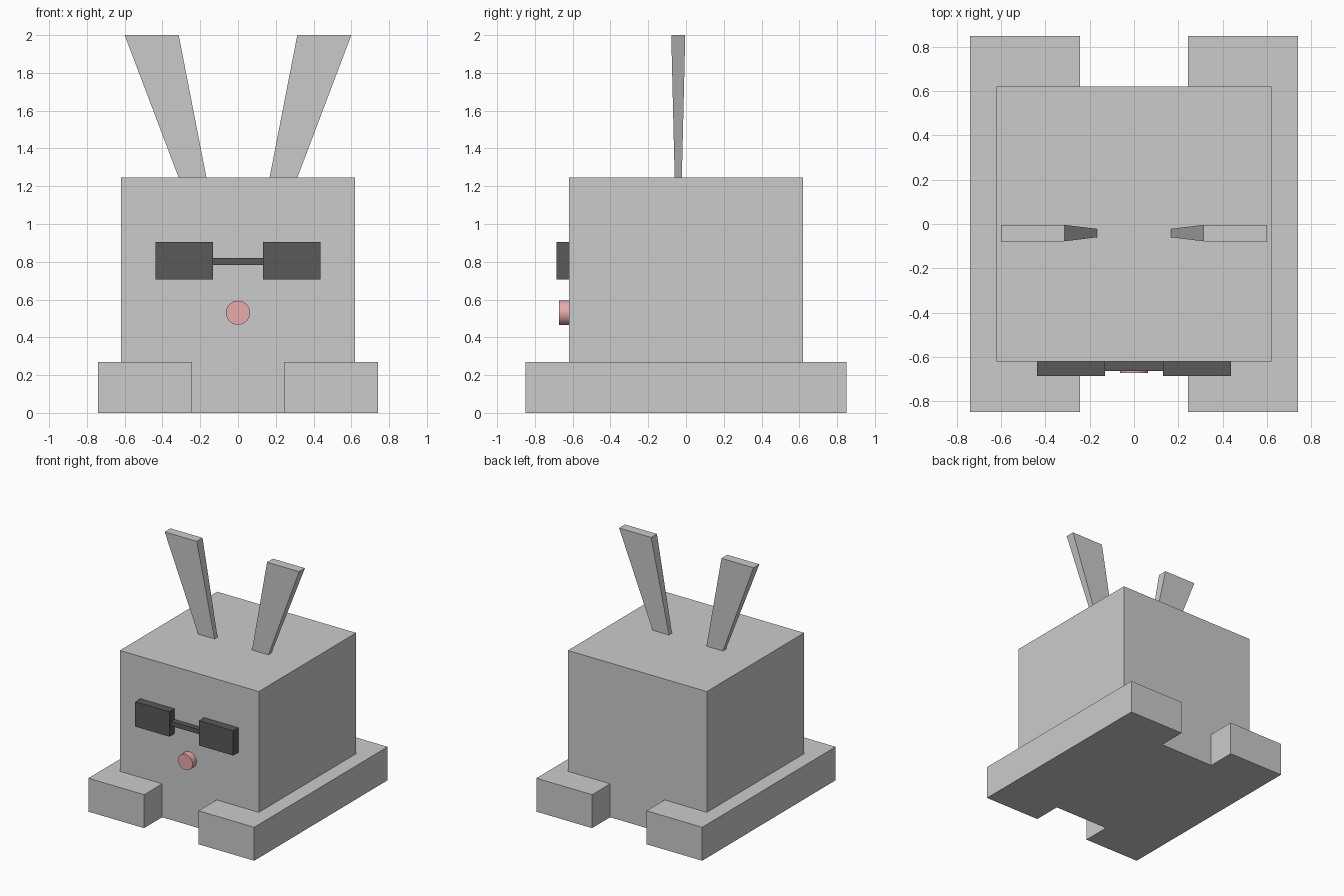
import bpy, bmesh, math

if "Cube" in bpy.data.objects:
    bpy.data.objects.remove(bpy.data.objects["Cube"])


def material(name, rgb):
    m = bpy.data.materials.new(name)
    m.diffuse_color = (*rgb, 1)
    m.use_nodes = True
    m.node_tree.nodes["Principled BSDF"].inputs["Base Color"].default_value = m.diffuse_color
    return m


def block(name, lo, hi, top=None, mat=None):
    """Box between two corners; top=(x0, x1, y0, y1) reshapes the upper face."""
    x0, y0, z0 = lo
    x1, y1, z1 = hi
    tx0, tx1, ty0, ty1 = top or (x0, x1, y0, y1)
    bm = bmesh.new()
    bottom = [bm.verts.new((x, y, z0)) for x, y in ((x0, y0), (x1, y0), (x1, y1), (x0, y1))]
    upper = [bm.verts.new((x, y, z1)) for x, y in ((tx0, ty0), (tx1, ty0), (tx1, ty1), (tx0, ty1))]
    bm.faces.new(bottom)
    bm.faces.new(upper)
    for i in range(4):
        j = (i + 1) % 4
        bm.faces.new((bottom[i], bottom[j], upper[j], upper[i]))
    bmesh.ops.recalc_face_normals(bm, faces=bm.faces)
    mesh = bpy.data.meshes.new(name)
    bm.to_mesh(mesh)
    bm.free()
    ob = bpy.data.objects.new(name, mesh)
    bpy.context.collection.objects.link(ob)
    if mat:
        mesh.materials.append(mat)
    return ob


def mirror_x(ob):
    ob.modifiers.new("mirror", 'MIRROR').use_axis[0] = True


dark = material("dark", (0.1, 0.1, 0.1))
pink = material("pink", (0.8, 0.41, 0.41))

# Body
block("body", (-0.62, -0.62, 0), (0.62, 0.62, 1.245))

# Long feet along both sides
mirror_x(block("feet", (0.243, -0.85, 0), (0.74, 0.85, 0.27)))

# Ears flare outwards towards the top
mirror_x(block("ears", (0.167, -0.06, 1.245), (0.314, -0.022, 2.0),
               top=(0.314, 0.60, -0.078, -0.004)))

# Dark glasses: two lenses and a bridge
mirror_x(block("lenses", (0.132, -0.686, 0.705), (0.437, -0.62, 0.905), mat=dark))
block("bridge", (-0.132, -0.664, 0.783), (0.132, -0.62, 0.82), mat=dark)

# Round nose
bpy.ops.mesh.primitive_cylinder_add(vertices=32, radius=0.064, depth=0.052,
                                    location=(0, -0.646, 0.53),
                                    rotation=(math.pi / 2, 0, 0))
nose = bpy.context.object
nose.name = "nose"
nose.data.materials.append(pink)
bpy.ops.object.shade_smooth_by_angle()
